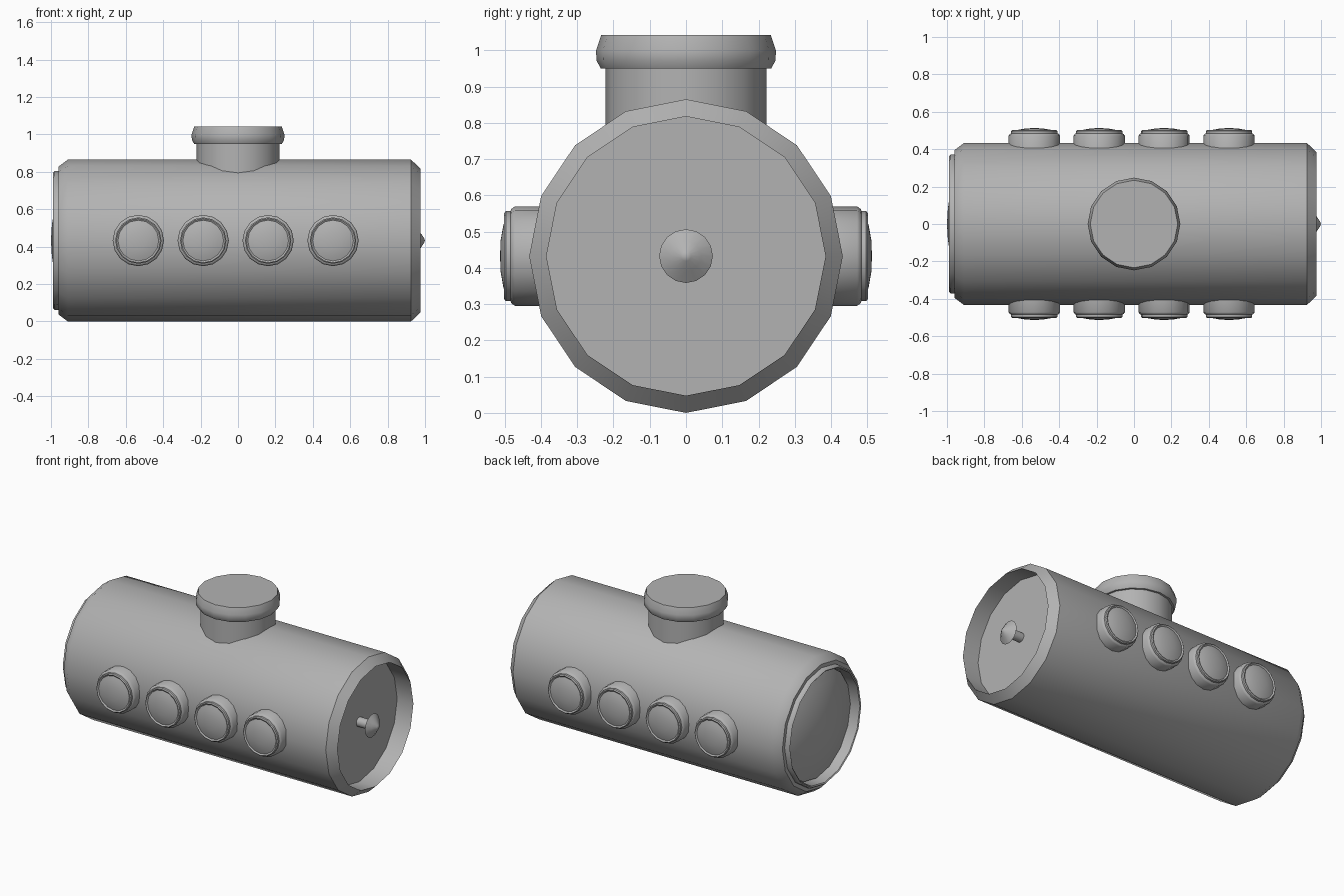
import bpy, bmesh, math
from mathutils import Matrix, Vector

if "Cube" in bpy.data.objects:
    bpy.data.objects.remove(bpy.data.objects["Cube"])

R = 0.4325  # tank radius, also the height of its axis

grey = bpy.data.materials.new("dark_grey")
grey.diffuse_color = (0.45, 0.45, 0.45, 1)
grey.use_nodes = True
grey.node_tree.nodes["Principled BSDF"].inputs["Base Color"].default_value = grey.diffuse_color


def lathe(name, profile, loc, axis, sides=16):
    """Revolve (distance along axis, radius) points; radius 0 closes to a tip."""
    bm = bmesh.new()
    rings = []
    for h, r in profile:
        if r == 0:
            rings.append([bm.verts.new((0, 0, h))])
        else:
            rings.append([bm.verts.new((r * math.cos(2 * math.pi * i / sides),
                                        r * math.sin(2 * math.pi * i / sides), h))
                          for i in range(sides)])
    for a, b in zip(rings, rings[1:]):
        for i in range(sides):
            j = (i + 1) % sides
            if len(b) == 1:
                bm.faces.new((a[i], a[j], b[0]))
            else:
                bm.faces.new((a[i], a[j], b[j], b[i]))
    for ring in (rings[0], rings[-1]):
        if len(ring) > 1:
            bm.faces.new(ring)
    bmesh.ops.recalc_face_normals(bm, faces=bm.faces)
    # turn the local z axis onto the wanted direction
    rot = Vector((0, 0, 1)).rotation_difference(Vector(axis)).to_matrix().to_4x4()
    bm.transform(Matrix.Translation(loc) @ rot)
    me = bpy.data.meshes.new(name)
    bm.to_mesh(me)
    bm.free()
    me.materials.append(grey)
    ob = bpy.data.objects.new(name, me)
    bpy.context.collection.objects.link(ob)
    bpy.ops.object.select_all(action='DESELECT')
    ob.select_set(True)
    bpy.context.view_layer.objects.active = ob
    bpy.ops.object.shade_smooth_by_angle(angle=math.radians(40))
    return ob


# Tank: chamfered ends, deep recess at the right end, shallow one at the left
lathe("tank", [(-0.91, 0.35), (-0.985, 0.355), (-0.99, 0.362), (-0.98, 0.371), (-0.96, 0.372),
               (-0.96, 0.395), (-0.91, R), (0.925, R), (0.975, 0.385), (0.86, 0.385)],
      (0, 0, R), (1, 0, 0))

# Bulging lens in the left end
lathe("end_lens", [(0.90, 0.345), (0.925, 0.345), (0.955, 0.27), (0.98, 0.18), (0.995, 0.085), (1.0, 0)],
      (0, 0, R), (-1, 0, 0))

# Knob inside the right recess
lathe("knob", [(0.855, 0.03), (0.955, 0.03), (0.953, 0.074), (0.975, 0.042), (0.994, 0.014), (1.0, 0)],
      (0, 0, R), (1, 0, 0))

# Filler neck and cap on top
lathe("filler_neck", [(0.78, 0.222), (0.97, 0.222)], (0, 0, 0), (0, 0, 1))
lathe("filler_cap", [(0.95, 0.235), (0.972, 0.247), (1.0, 0.248), (1.042, 0.234)],
      (0, 0, 0), (0, 0, 1))

# Four portholes on each side
for side, label in ((-1, "front"), (1, "back")):
    for n in range(4):
        lathe(f"{label}_porthole_{n + 1}",
              [(0.37, 0.137), (0.472, 0.137), (0.482, 0.13), (0.484, 0.124), (0.497, 0.124),
               (0.502, 0.118), (0.496, 0.109), (0.504, 0.085), (0.511, 0.045), (0.513, 0)],
              (-0.533 + n * 0.347, 0, R), (0, side, 0))
